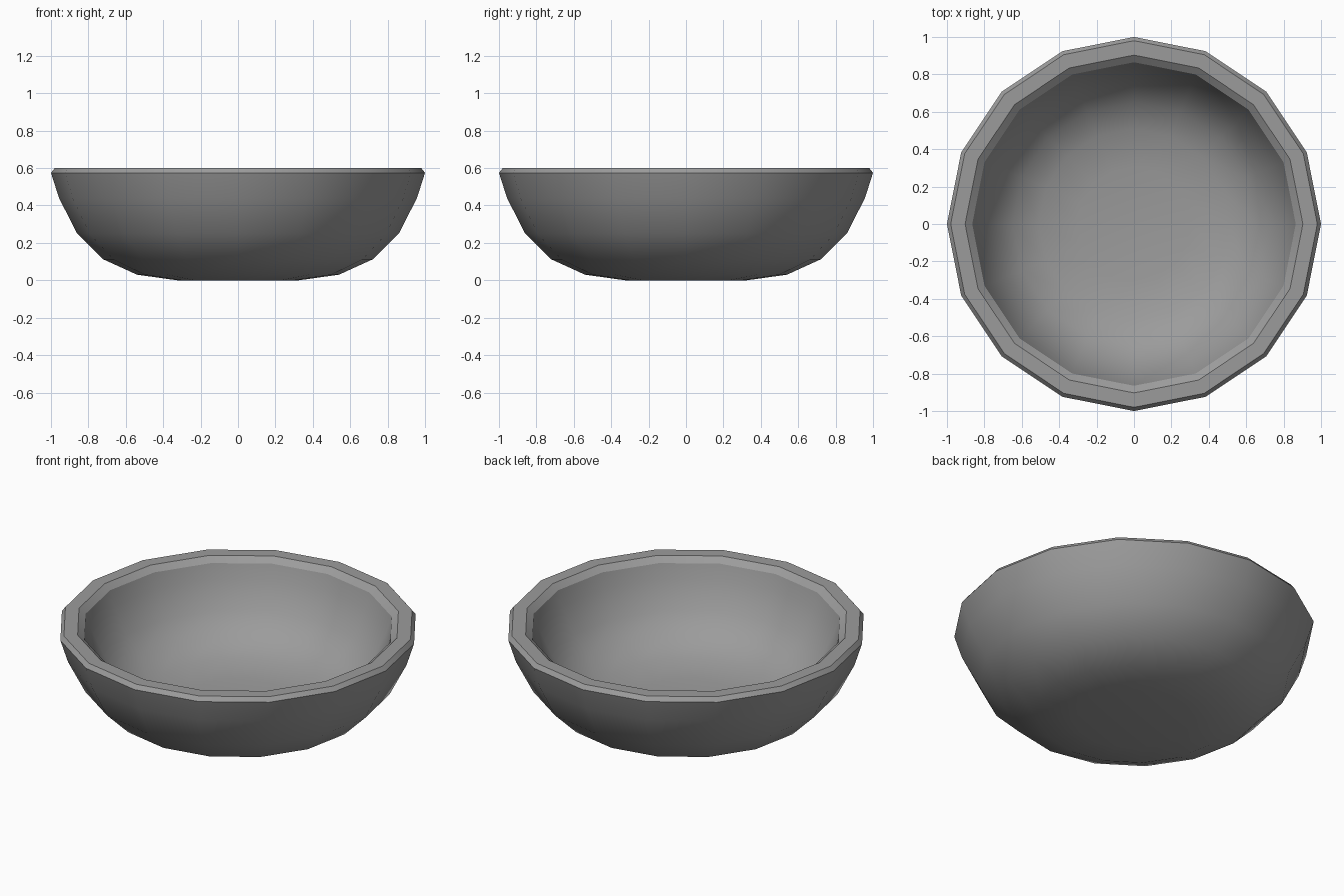
import bpy, bmesh
from math import cos, sin, pi, radians

if "Cube" in bpy.data.objects:
    bpy.data.objects.remove(bpy.data.objects["Cube"])

SIDES = 16

# bowl profile (radius, height): outside from the base up, over the bevelled rim, then down the inside
profile = [
    (0.325, 0.0), (0.54, 0.03), (0.72, 0.112), (0.86, 0.25), (0.957, 0.44), (1.0, 0.575),
    (0.98, 0.6), (0.903, 0.6), (0.865, 0.57),
    (0.838, 0.485), (0.76, 0.325), (0.65, 0.215), (0.51, 0.153), (0.305, 0.122),
]


def lathe(name, points, sides):
    bm = bmesh.new()
    rings = [[bm.verts.new((r * cos(2 * pi * i / sides), r * sin(2 * pi * i / sides), z))
              for i in range(sides)] for r, z in points]
    for a, b in zip(rings, rings[1:]):
        for i in range(sides):
            j = (i + 1) % sides
            bm.faces.new((a[i], a[j], b[j], b[i]))
    # close the foot and the inner floor
    bm.faces.new(rings[0][::-1])
    bm.faces.new(rings[-1])
    bmesh.ops.recalc_face_normals(bm, faces=bm.faces)
    mesh = bpy.data.meshes.new(name)
    bm.to_mesh(mesh)
    bm.free()
    obj = bpy.data.objects.new(name, mesh)
    bpy.context.collection.objects.link(obj)
    return obj


# bowl body: smooth sides, crisp rim bevels
bowl = lathe("bowl", profile, SIDES)
bpy.context.view_layer.objects.active = bowl
bowl.select_set(True)
bpy.ops.object.shade_smooth_by_angle(angle=radians(30))

# dark grey finish
grey = bpy.data.materials.new("dark_grey")
grey.diffuse_color = (0.33, 0.33, 0.33, 1)
grey.use_nodes = True
grey.node_tree.nodes["Principled BSDF"].inputs["Base Color"].default_value = grey.diffuse_color
bowl.data.materials.append(grey)
